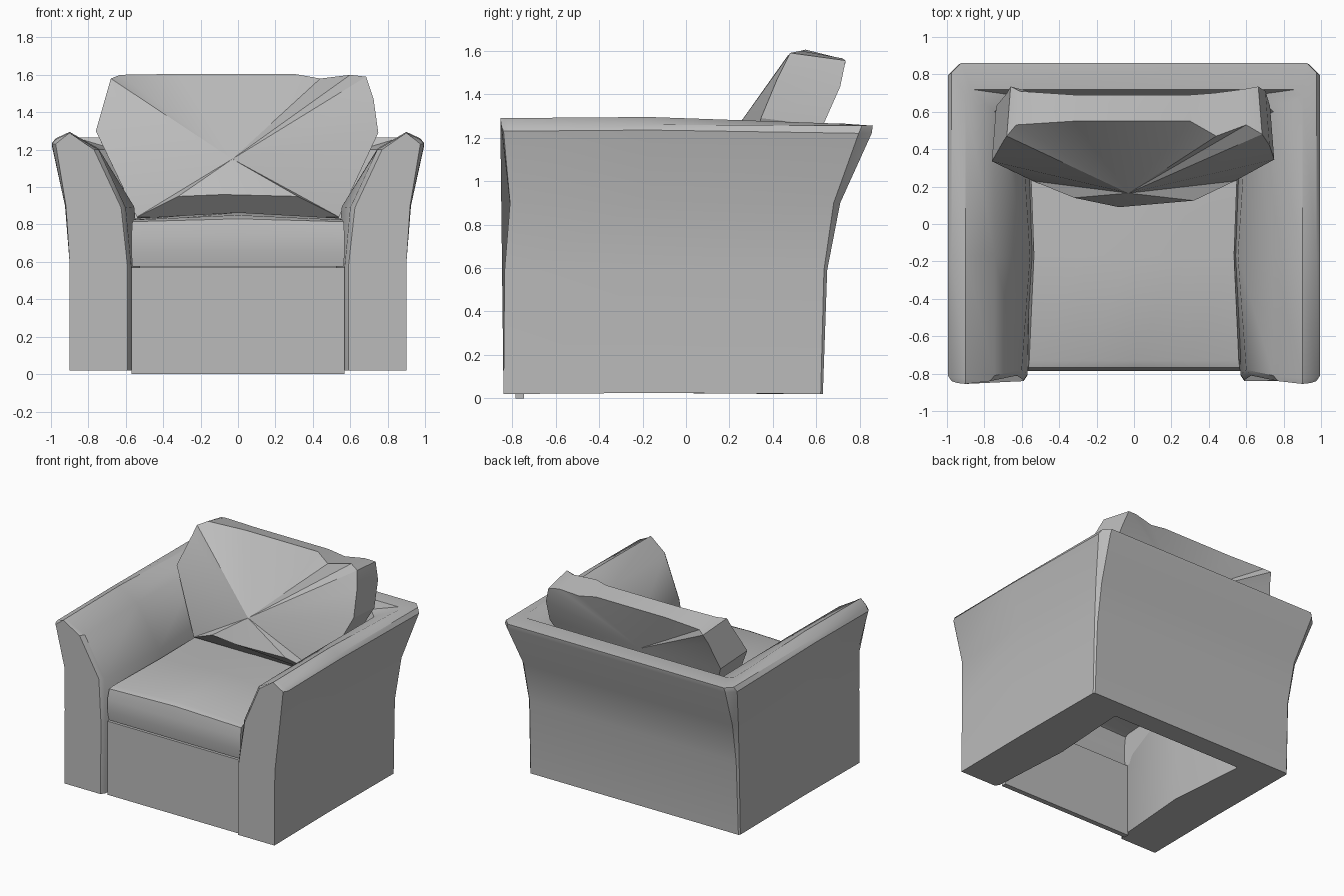
import bpy, bmesh, math

cube = bpy.data.objects.get("Cube")
if cube:
    bpy.data.objects.remove(cube, do_unlink=True)

# One upholstery colour
fabric = bpy.data.materials.new("grey_fabric")
fabric.use_nodes = True
grey = (0.5, 0.5, 0.5, 1)
fabric.diffuse_color = grey
fabric.node_tree.nodes["Principled BSDF"].inputs["Base Color"].default_value = grey


def finish(name, bm, angle=35):
    """Turn a bmesh into a named, shaded object."""
    bmesh.ops.remove_doubles(bm, verts=bm.verts, dist=0.0005)
    bmesh.ops.recalc_face_normals(bm, faces=bm.faces)
    mesh = bpy.data.meshes.new(name)
    bm.to_mesh(mesh)
    bm.free()
    mesh.materials.append(fabric)
    ob = bpy.data.objects.new(name, mesh)
    bpy.context.collection.objects.link(ob)
    bpy.ops.object.select_all(action='DESELECT')
    ob.select_set(True)
    bpy.context.view_layer.objects.active = ob
    bpy.ops.object.shade_smooth_by_angle(angle=math.radians(angle))
    return ob


def loft(bm, rings, closed=True):
    """Skin a row of equal-length rings and cap both ends."""
    rows = [[bm.verts.new(p) for p in ring] for ring in rings]
    n = len(rows[0])
    for a, b in zip(rows, rows[1:]):
        for i in range(n if closed else n - 1):
            j = (i + 1) % n
            bm.faces.new((a[i], a[j], b[j], b[i]))
    bm.faces.new(rows[0])
    bm.faces.new(rows[-1])


# Arms and back: one flared section swept around a U
# arm x, back y, front y, arm z, back z, corner bevel, front inset
section = [
    (0.90, 0.63, -0.84, 0.02, 0.02, 0.01, 0.0),
    (0.90, 0.65, -0.835, 0.59, 0.59, 0.015, 0.0),
    (0.925, 0.71, -0.81, 0.90, 0.90, 0.03, 0.005),
    (0.995, 0.855, -0.84, 1.23, 1.22, 0.06, 0.02),
    (0.975, 0.86, -0.85, 1.255, 1.255, 0.05, 0.03),
    (0.90, 0.72, -0.855, 1.29, 1.265, 0.03, 0.0),
    (0.745, 0.69, -0.84, 1.20, 1.20, 0.09, -0.025),
    (0.60, 0.56, -0.81, 0.89, 0.89, 0.03, -0.025),
    (0.57, 0.47, -0.835, 0.57, 0.57, 0.01, -0.02),
    (0.57, 0.47, -0.84, 0.02, 0.02, 0.01, -0.02),
]
INNER = 7   # section points from here bulge inward halfway along the arm
half = [[], [], [], [], []]
for k, (x, yb, yf, z, zb, bev, inset) in enumerate(section):
    half[0].append((x - inset, yf, z))
    half[1].append((x, yf + 0.03, z))
    half[2].append((x - (0.045 if k >= INNER else 0), -0.17, z + 0.005))
    half[3].append((x, yb - bev, zb))
    half[4].append((x - bev, yb, zb))
mirrored = [[(-x, y, z) for x, y, z in ring] for ring in reversed(half)]
bm = bmesh.new()
loft(bm, half + mirrored)
finish("arms_and_back", bm)

# Front panel under the seat
bm = bmesh.new()
loft(bm, [[(x, -0.785, 0), (x, -0.785, 0.57), (x, -0.745, 0.57), (x, -0.745, 0)]
          for x in (-0.57, 0.57)])
finish("front_panel", bm)

# Seat cushion: crowned top, rounded front, open underside
# y, z, half width, crown height
cushion = [
    (-0.772, 0.575, 0.565, 0), (-0.785, 0.65, 0.57, 0), (-0.785, 0.74, 0.57, 0),
    (-0.768, 0.815, 0.565, 0.015), (-0.73, 0.825, 0.56, 0.025),
    (-0.17, 0.835, 0.535, 0.03), (0.50, 0.82, 0.56, 0.01), (0.50, 0.575, 0.56, 0),
]
bm = bmesh.new()
loft(bm, [[(s * w, y, z + c * (1 - abs(s))) for y, z, w, c in cushion]
          for s in (-1, -0.5, 0, 0.5, 1)], closed=False)
finish("seat_cushion", bm, 40)

# Back pillow: facetted front fanned from a bulge, with a slouched outline
# x, front y, back y, z
outline = [
    (0.54, 0.23, 0.45, 0.84), (0.75, 0.345, 0.63, 1.29), (0.725, 0.42, 0.71, 1.47),
    (0.685, 0.48, 0.735, 1.59), (0.60, 0.53, 0.72, 1.60), (0.44, 0.47, 0.70, 1.58),
    (0.30, 0.55, 0.69, 1.605), (-0.32, 0.55, 0.69, 1.605), (-0.63, 0.53, 0.71, 1.60),
    (-0.68, 0.47, 0.735, 1.58), (-0.70, 0.44, 0.70, 1.51), (-0.76, 0.335, 0.63, 1.30),
    (-0.54, 0.23, 0.45, 0.84),
]
bm = bmesh.new()
front = [bm.verts.new((x, yf, z)) for x, yf, yb, z in outline]
back = [bm.verts.new((x * 0.97, yb, z - 0.035)) for x, yf, yb, z in outline]
ridge = [bm.verts.new(p) for p in
         ((-0.32, 0.14, 0.95), (-0.08, 0.09, 0.96), (0.32, 0.125, 0.95))]
bulge = bm.verts.new((-0.03, 0.165, 1.15))
hollow = bm.verts.new((0, 0.56, 1.2))
loop = ridge + front
for i in range(len(loop)):
    bm.faces.new((bulge, loop[i], loop[(i + 1) % len(loop)]))
bm.faces.new([front[-1]] + ridge + [front[0]])
for i in range(len(front)):
    j = (i + 1) % len(front)
    bm.faces.new((front[i], back[i], back[j], front[j]))
    bm.faces.new((hollow, back[j], back[i]))
finish("back_pillow", bm, 30)
